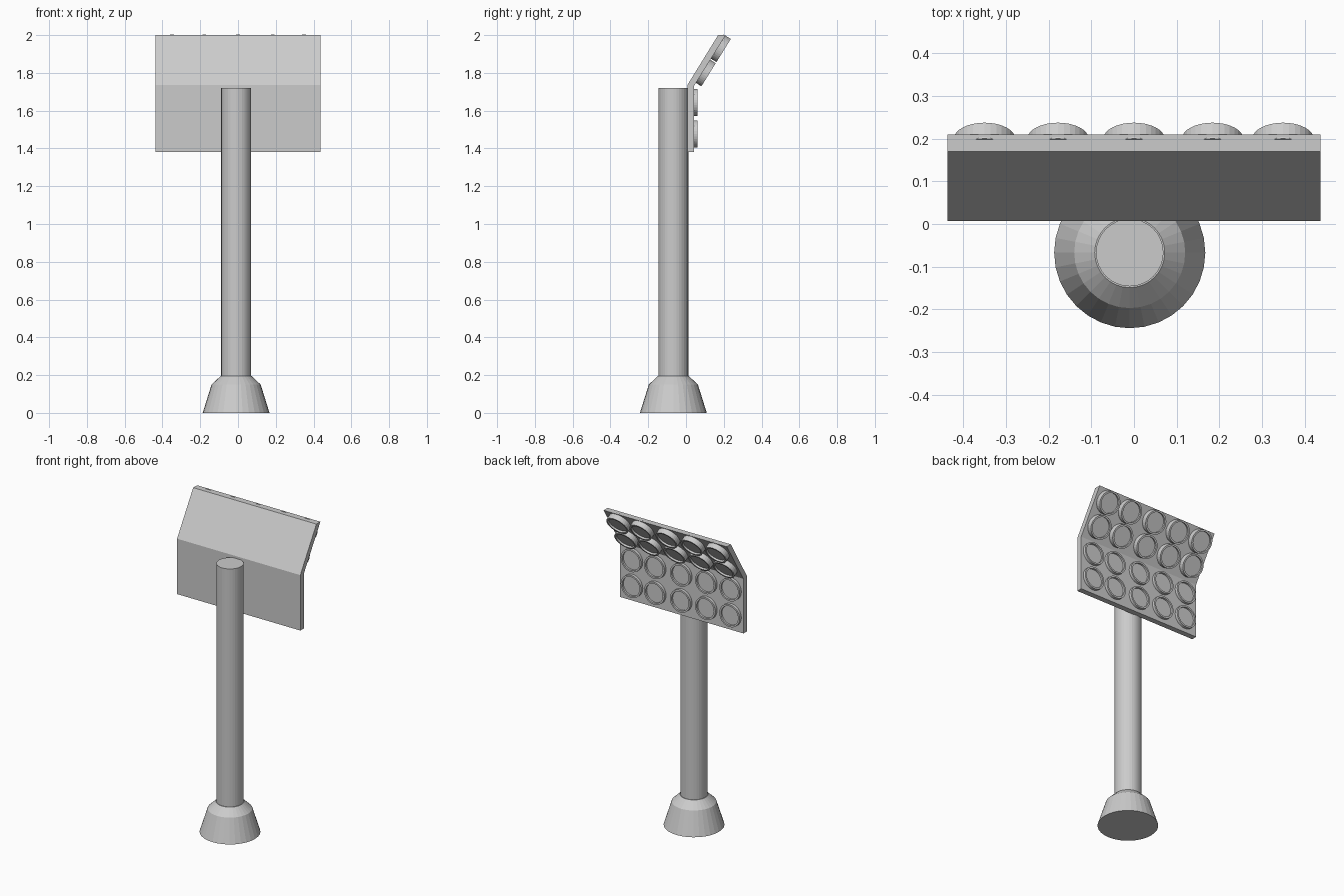
import bpy, bmesh, math
from mathutils import Matrix, Vector

if "Cube" in bpy.data.objects:
    bpy.data.objects.remove(bpy.data.objects["Cube"])


def finish(name, bm):
    bmesh.ops.recalc_face_normals(bm, faces=bm.faces)
    mesh = bpy.data.meshes.new(name)
    bm.to_mesh(mesh)
    bm.free()
    ob = bpy.data.objects.new(name, mesh)
    bpy.context.collection.objects.link(ob)
    return ob


def lathe(name, profile, sides, matrix):
    """Closed solid of revolution about local z from (radius, height) points."""
    bm = bmesh.new()
    rings = [[bm.verts.new(matrix @ Vector((r * math.cos(a), r * math.sin(a), z)))
              for a in (2 * math.pi * i / sides for i in range(sides))]
             for r, z in profile]
    for lo, hi in zip(rings, rings[1:]):
        for i in range(sides):
            j = (i + 1) % sides
            bm.faces.new((lo[i], lo[j], hi[j], hi[i]))
    bm.faces.new(rings[0])
    bm.faces.new(rings[-1])
    return finish(name, bm)


# Flared foot and pole
axis = Matrix.Translation((-0.01, -0.067, 0))
lathe("foot", [(0.177, 0), (0.13, 0.15), (0.082, 0.195)], 32, axis)
lathe("pole", [(0.079, 0.15), (0.079, 1.72)], 32, axis)

# Bent backing panel: side profile (y, z) extruded along x
profile = [(0.007, 1.38), (0.042, 1.38), (0.042, 1.73),
           (0.21, 2.0), (0.17, 2.0), (0.007, 1.735)]
bm = bmesh.new()
left, right = ([bm.verts.new((x, y, z)) for y, z in profile] for x in (-0.437, 0.437))
bm.faces.new(left)
bm.faces.new(right)
for i in range(6):
    j = (i + 1) % 6
    bm.faces.new((left[i], left[j], right[j], right[i]))
finish("panel", bm)


# Round lamps with a raised rim, five per row
def lamp_row(name, y, z, tilt, height):
    rim = [(0.072, -0.01), (0.072, height), (0.061, height), (0.061, height - 0.012)]
    for n, x in enumerate((-0.35, -0.178, 0.0, 0.184, 0.349)):
        m = Matrix.Translation((x, y, z)) @ Matrix.Rotation(tilt, 4, 'X')
        lathe(f"{name}_{n + 1}", rim, 32, m)


for row, z in enumerate((1.477, 1.643)):
    lamp_row(f"lower_lamp_{row + 1}", 0.042, z, -math.pi / 2, 0.018)

# Upper rows lie on the tilted half of the panel
slope = Vector((0.168, 0.27)).normalized()
tilt = -math.pi / 2 - math.atan2(slope.x, slope.y)
for row, s in enumerate((0.092, 0.243)):
    p = Vector((0.042, 1.73)) + slope * s
    lamp_row(f"upper_lamp_{row + 1}", p.x, p.y, tilt, 0.034)
